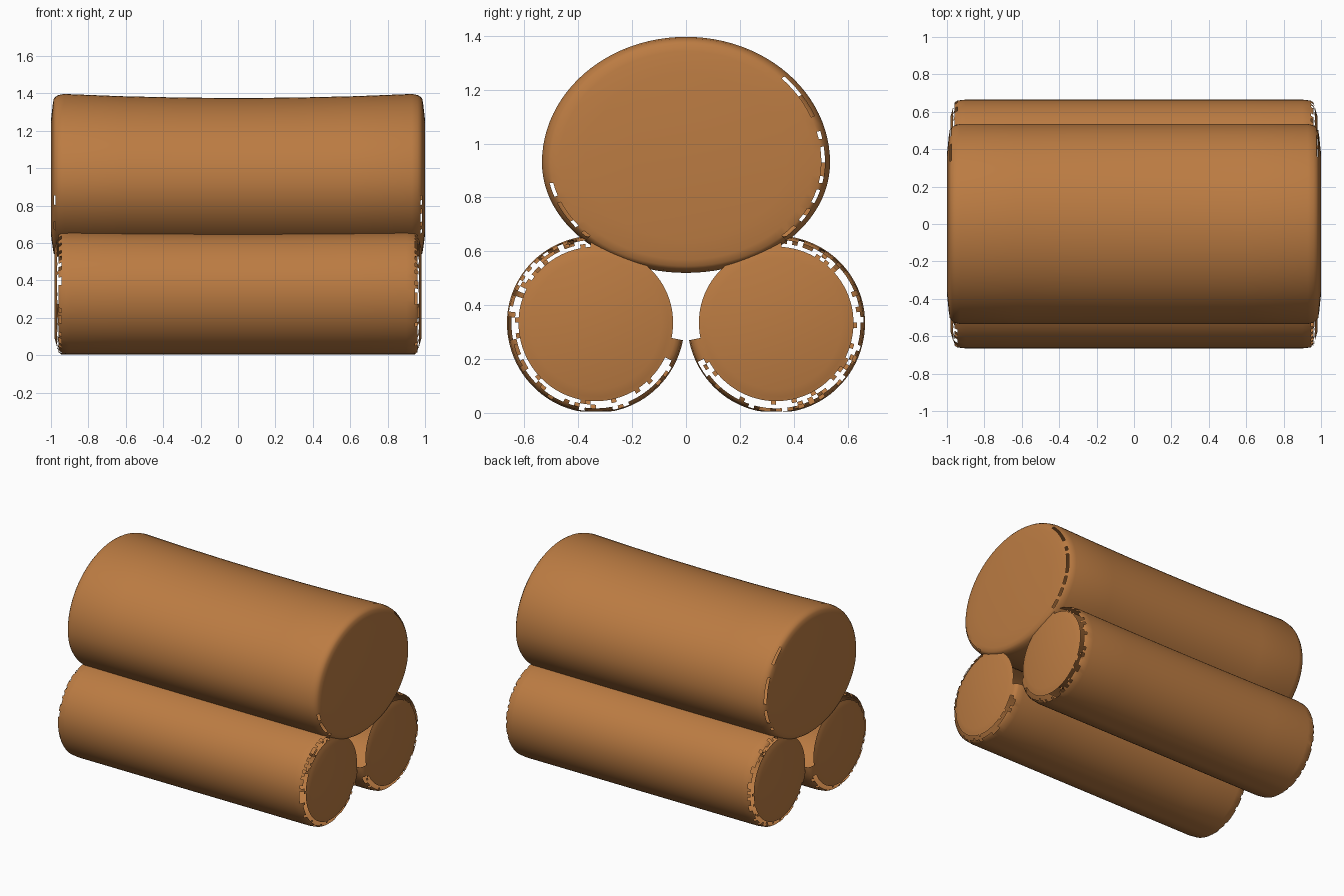
import bpy, bmesh, math, random

if "Cube" in bpy.data.objects:
    bpy.data.objects.remove(bpy.data.objects["Cube"])

random.seed(4)
SEG = 96

wood = bpy.data.materials.new("warm brown wood")
wood.diffuse_color = (0.5, 0.2, 0.055, 1)
wood.use_nodes = True
wood.node_tree.nodes["Principled BSDF"].inputs["Base Color"].default_value = wood.diffuse_color


def log(name, cy, cz, ry, r_up, r_down, half, edge, sag, is_gap):
    """Log along x with rounded rims; edge = (inset from end, scale) rows."""
    right = [(half - d, s) for d, s in edge]
    body = [(-half + edge[0][0]) * (1 - i / 6) + (half - edge[0][0]) * i / 6 for i in range(1, 6)]
    rows = [(-x, s) for x, s in reversed(right)] + [(x, 1.0) for x in body] + right
    bm = bmesh.new()
    rings = []
    for x, s in rows:
        ring = []
        for i in range(SEG):
            a = 2 * math.pi * i / SEG
            c, n = math.cos(a), math.sin(a)
            up = r_up - sag * (1 - min(1, x * x))
            z = cz + s * n * (up if n > 0 else r_down)
            ring.append(bm.verts.new((x, cy + s * c * ry, max(z, 0.005))))
        rings.append(ring)
    for k in range(len(rings) - 1):
        scale = min(rows[k][1], rows[k + 1][1])
        for i in range(SEG):
            if is_gap(360 * (i + 0.5) / SEG, scale):
                continue
            j = (i + 1) % SEG
            bm.faces.new((rings[k][i], rings[k][j], rings[k + 1][j], rings[k + 1][i]))
    bm.faces.new(list(reversed(rings[0])))
    bm.faces.new(rings[-1])
    bmesh.ops.recalc_face_normals(bm, faces=bm.faces[:])
    me = bpy.data.meshes.new(name)
    bm.to_mesh(me)
    bm.free()
    me.materials.append(wood)
    ob = bpy.data.objects.new(name, me)
    bpy.context.collection.objects.link(ob)
    bpy.context.view_layer.objects.active = ob
    ob.select_set(True)
    bpy.ops.object.shade_smooth_by_angle(angle=math.radians(40))
    ob.select_set(False)


# Worn, ragged breaks along the rims of the logs
def top_gap(a, s):
    worn = a < 50 or 190 < a < 225 or a > 315
    return 0.93 < s < 0.96 and worn and random.random() < 0.6


def lower_gap(side):
    def gap(a, s):
        b = a if side > 0 else (180 - a) % 360    # 0 degrees faces outwards
        if 130 < b < 190:                          # open wall facing the tunnel
            return s > 0.84
        worn = b < 85 or b > 205
        if 0.86 < s < 0.92:
            return worn and random.random() < 0.9
        if 0.92 < s < 0.96:
            return worn and random.random() < 0.4
        return False
    return gap


# Large upper log
log("upper_log", 0, 0.93, 0.535, 0.47, 0.41, 1.0,
    [(0.07, 1.0), (0.04, 0.985), (0.025, 0.965), (0.015, 0.94), (0.01, 0.88), (0.0, 0.7)],
    0.025, top_gap)

# Pair of lower logs
for side, name in ((-1, "front_lower_log"), (1, "back_lower_log")):
    log(name, side * 0.335, 0.335, 0.33, 0.325, 0.335, 0.98,
        [(0.08, 1.0), (0.035, 0.985), (0.02, 0.95), (0.015, 0.91), (0.012, 0.87), (0.008, 0.82), (0.0, 0.74)],
        0.01, lower_gap(side))
